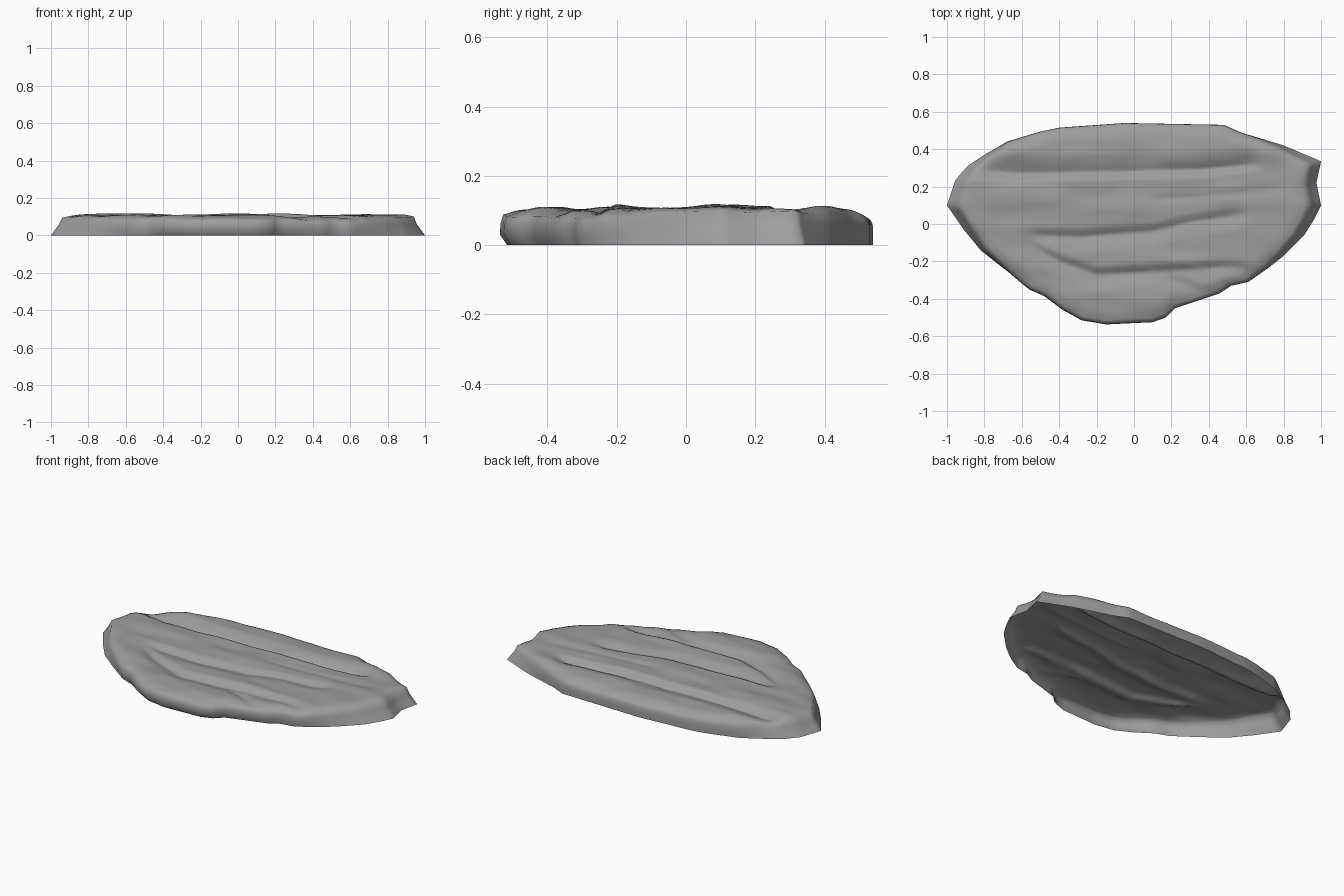
import bpy, bmesh, math
from mathutils import Vector, noise

if "Cube" in bpy.data.objects:
    bpy.data.objects.remove(bpy.data.objects["Cube"])

# Plan outline of the slab, counter-clockwise from the right tip
OUTLINE = [(1, .10), (.96, .02), (.91, -.06), (.80, -.17), (.70, -.25), (.61, -.31),
           (.52, -.33), (.46, -.37), (.34, -.41), (.22, -.45), (.17, -.50), (.10, -.525),
           (-.15, -.537), (-.28, -.515), (-.38, -.46), (-.48, -.385), (-.56, -.35),
           (-.67, -.26), (-.82, -.14), (-.91, -.03), (-1, .10), (-.955, .235),
           (-.89, .31), (-.80, .37), (-.68, .44), (-.50, .495), (-.40, .515),
           (-.05, .54), (.48, .53), (.57, .49), (.80, .42), (1, .335), (.975, .22)]
CENTRE = Vector((0, .05))

# Cracks running along the slab: path points, depth, front half-width, back half-width
CRACKS = [([(-.90, .28), (-.6, .265), (-.2, .275), (.3, .285), (.72, .32)], .036, .04, .11),
          ([(-.62, -.06), (-.3, -.07), (.1, -.04), (.3, .01), (.65, .06)], .022, .08, .05),
          ([(-.62, -.08), (-.4, -.20), (-.2, -.27), (.1, -.255), (.5, -.23), (.70, -.25)], .026, .09, .05),
          ([(.08, -.27), (.22, -.31), (.42, -.37)], .016, .05, .05),
          ([(.05, .13), (.4, .15), (.85, .19)], .008, .04, .04)]


def smooth(a, b, v):
    t = min(1, max(0, (v - a) / (b - a)))
    return t * t * (3 - 2 * t)


def path_y(path, x):
    for (x0, y0), (x1, y1) in zip(path, path[1:]):
        if x <= x1:
            return y0 + (y1 - y0) * (x - x0) / (x1 - x0)
    return path[-1][1]


def top_height(x, y):
    """Height of the weathered top: gentle lumps minus the cracks."""
    z = .107 + .012 * noise.noise(Vector((x * 2.2, y * 7, 3.1)))
    z += .005 * noise.noise(Vector((x * 6, y * 14, 8.4)))
    z += .008 * math.exp(-((x + .3) / .5) ** 2 - ((y - .14) / .12) ** 2)
    for path, depth, front, back in CRACKS:
        a, b = path[0][0], path[-1][0]
        if a < x < b:
            fade = smooth(a, a + .15, x) * smooth(b, b - .15, x)
            d = y - path_y(path, x)
            w = back if d > 0 else front
            z -= depth * fade * max(0, 1 - abs(d) / w) ** 1.4
    return z


def resample(points, step):
    out = []
    for p, q in zip(points, points[1:] + points[:1]):
        p, q = Vector(p), Vector(q)
        n = max(1, round((q - p).length / step))
        out += [p.lerp(q, i / n) for i in range(n)]
    return out


# Stone slab: open shell of wall rings, rounded shoulder and cracked top
bm = bmesh.new()
rim = resample(OUTLINE, .03)
rings = []


def add_ring(scale_and_height):
    """Add one ring; the function gives scale and z from a rim point."""
    ring = []
    for p in rim:
        end = smooth(.6, 1, abs(p.x))            # sloping tips
        front = smooth(-.2, -.5, p.y)            # slightly undercut front
        scale, z = scale_and_height(end, front)
        xy = CENTRE + (p - CENTRE) * scale
        if z is None:                            # shoulder rolls into the top
            inset = (1 - scale) * (p - CENTRE).length
            t = min(1, inset / (.09 + .04 * end))
            z = top_height(xy.x, xy.y) - (.036 - .012 * front) * (1 - t) ** 2
        ring.append(bm.verts.new((xy.x, xy.y, z)))
    rings.append(ring)


add_ring(lambda end, front: (1 - .035 * front, 0))
add_ring(lambda end, front: (1 - .022 * end, .03))
add_ring(lambda end, front: (1 - .042 * end - .002, .06))
COUNT = 40
for i in range(COUNT):
    s = (1 - i / COUNT)
    add_ring(lambda end, front: ((.985 - .045 * end) * s, None))

n = len(rim)
for lo, hi in zip(rings, rings[1:]):
    for j in range(n):
        k = (j + 1) % n
        bm.faces.new((lo[k], lo[j], hi[j], hi[k]))
mid = bm.verts.new((CENTRE.x, CENTRE.y, top_height(*CENTRE)))
for j in range(n):
    bm.faces.new((rings[-1][(j + 1) % n], rings[-1][j], mid))
# Make every face point up and out
bm.normal_update()
if sum(f.normal.z * f.calc_area() for f in bm.faces) < 0:
    bmesh.ops.reverse_faces(bm, faces=bm.faces[:])

mesh = bpy.data.meshes.new("stone_slab")
bm.to_mesh(mesh)
bm.free()
slab = bpy.data.objects.new("stone_slab", mesh)
bpy.context.collection.objects.link(slab)

# Dark grey stone
stone = bpy.data.materials.new("dark_stone")
stone.diffuse_color = (.34, .34, .34, 1)
stone.use_nodes = True
stone.node_tree.nodes["Principled BSDF"].inputs["Base Color"].default_value = stone.diffuse_color
mesh.materials.append(stone)

bpy.context.view_layer.objects.active = slab
slab.select_set(True)
bpy.ops.object.shade_smooth_by_angle(angle=math.radians(80))
